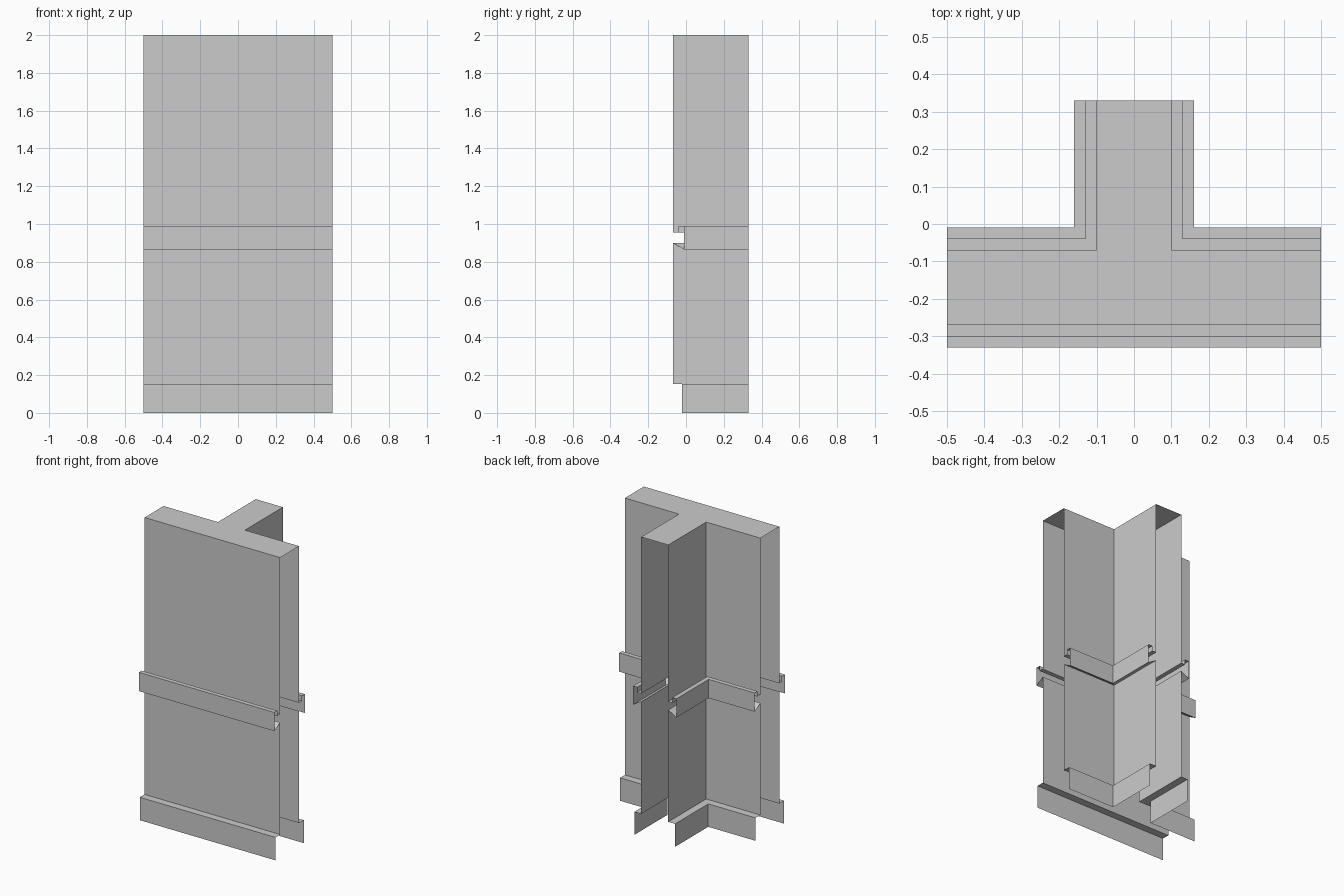
import bpy

if "Cube" in bpy.data.objects:
    bpy.data.objects.remove(bpy.data.objects["Cube"])

# Wall section from top to bottom: (outward offset, height)
PROFILE = [(0, 2), (0, 0.955), (0.03, 0.955), (0.03, 0.99), (0.06, 0.99),
           (0.06, 0.865), (0, 0.90), (0, 0.153), (0.05, 0.153), (0.05, 0)]
HALF_LEN, HALF_T, STEM_END, FRONT, BACK = 0.5, 0.1, 0.33, -0.27, -0.07


def make_object(name, verts, faces):
    mesh = bpy.data.meshes.new(name)
    mesh.from_pydata(verts, [], faces)
    mesh.update()
    obj = bpy.data.objects.new(name, mesh)
    bpy.context.collection.objects.link(obj)
    return obj


def sweep(name, path):
    """Sweep the wall section; path(d) gives the plan line offset outward by d."""
    verts = [(x, y, z) for d, z in PROFILE for x, y in path(d)]
    n = len(path(0))
    faces = [(j * n + i, j * n + i + 1, (j + 1) * n + i + 1, (j + 1) * n + i)
             for j in range(len(PROFILE) - 1) for i in range(n - 1)]
    return make_object(name, verts, faces)


# Straight front wall face with rail and skirting
sweep("front_wall", lambda d: [(HALF_LEN, FRONT - d), (-HALF_LEN, FRONT - d)])

# Inner corner wall, mirrored to the other side of the stem
corner = sweep("corner_walls", lambda d: [(HALF_T + d, STEM_END),
                                          (HALF_T + d, BACK + d),
                                          (HALF_LEN, BACK + d)])
corner.modifiers.new("mirror", "MIRROR").use_mirror_merge = False

# T-shaped top cap
right = [(HALF_LEN, FRONT), (HALF_LEN, BACK), (HALF_T, BACK), (HALF_T, STEM_END)]
outline = right + [(-x, y) for x, y in reversed(right)]
make_object("top_cap", [(x, y, 2) for x, y in outline], [tuple(range(8))])
